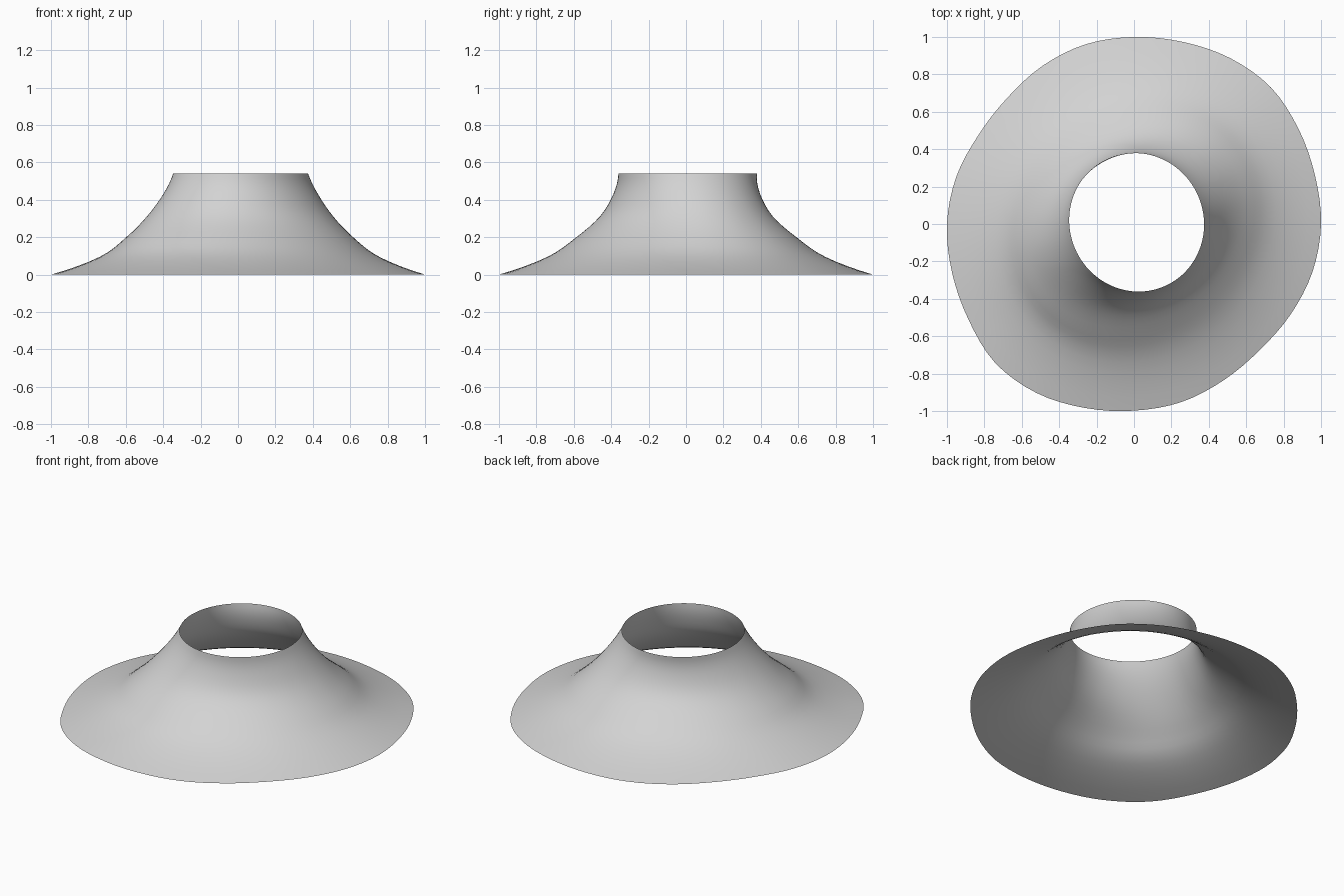
import bpy, bmesh
from math import sin, cos, radians, hypot, tau
from mathutils import Vector

cube = bpy.data.objects.get("Cube")
if cube:
    bpy.data.objects.remove(cube, do_unlink=True)

SIDES = 24      # control points around each contour
STEPS = 4       # smooth steps between control points

# Radius of the wavy bottom edge, at even angles from +x
HEM = [1.0, 1.002, 1.016, 1.034, 1.025, 1.008, 1.0, .995, .977, .956, .958, .983,
       1.0, 1.007, 1.022, 1.05, 1.043, 1.018, .998, .985, .963, .952, .967, .988]

# Elliptical contours: height, long radius, short radius, tilt, centre x, centre y
CONTOURS = [(.54, .373, .358, 115, .014, .009),
            (.43, .424, .382, 30, .014, .004),
            (.31, .524, .435, 33, .011, .002),
            (.2, .64, .552, 39, .009, .002),
            (.095, .777, .712, 43, .008, .002)]


def angle(i):
    return tau * i / SIDES


def ellipse(z, a, b, tilt, cx, cy):
    ring = []
    for i in range(SIDES):
        t = angle(i) - radians(tilt)
        r = a * b / hypot(b * cos(t), a * sin(t))
        ring.append(Vector((cx + r * cos(angle(i)), cy + r * sin(angle(i)), z)))
    return ring


def smooth(pts, closed):
    """Pass a smooth curve through the points."""
    n = len(pts)
    if closed:
        get = lambda k: pts[k % n]
    else:
        # Carry the end curvature on past both open ends
        ends = {-1: pts[0] * 3 - pts[1] * 3 + pts[2], n: pts[-1] * 3 - pts[-2] * 3 + pts[-3]}
        get = lambda k: ends[k] if k in ends else pts[k]
    out = []
    for i in range(n if closed else n - 1):
        p, q, r, s = (get(i + k) for k in (-1, 0, 1, 2))
        for j in range(STEPS):
            t = j / STEPS
            out.append(q + (r - p) * t / 2 + (p * 2 - q * 5 + r * 4 - s) * t**2 / 2
                       + (q * 3 - p - r * 3 + s) * t**3 / 2)
    return out if closed else out + [pts[-1]]


# Flared skirt: an open shell lofted from the round neck to the wavy hem
rings = [ellipse(*c) for c in CONTOURS]
rings.append([Vector((r * cos(angle(i)), r * sin(angle(i)), 0)) for i, r in enumerate(HEM)])
rings = [smooth(ring, True) for ring in rings]
columns = [smooth(list(col), False) for col in zip(*rings)]

bm = bmesh.new()
grid = [[bm.verts.new(p) for p in col] for col in columns]
for i, right in enumerate(grid):
    left = grid[i - 1]
    for k in range(len(left) - 1):
        bm.faces.new((left[k], left[k + 1], right[k + 1], right[k]))
mesh = bpy.data.meshes.new("flared_skirt")
bm.to_mesh(mesh)
bm.free()
mesh.shade_smooth()
skirt = bpy.data.objects.new("flared_skirt", mesh)
bpy.context.collection.objects.link(skirt)

# Plain light grey
grey = bpy.data.materials.new("light_grey")
grey.use_nodes = True
colour = (.65, .65, .65, 1)
grey.diffuse_color = colour
grey.node_tree.nodes["Principled BSDF"].inputs["Base Color"].default_value = colour
mesh.materials.append(grey)
